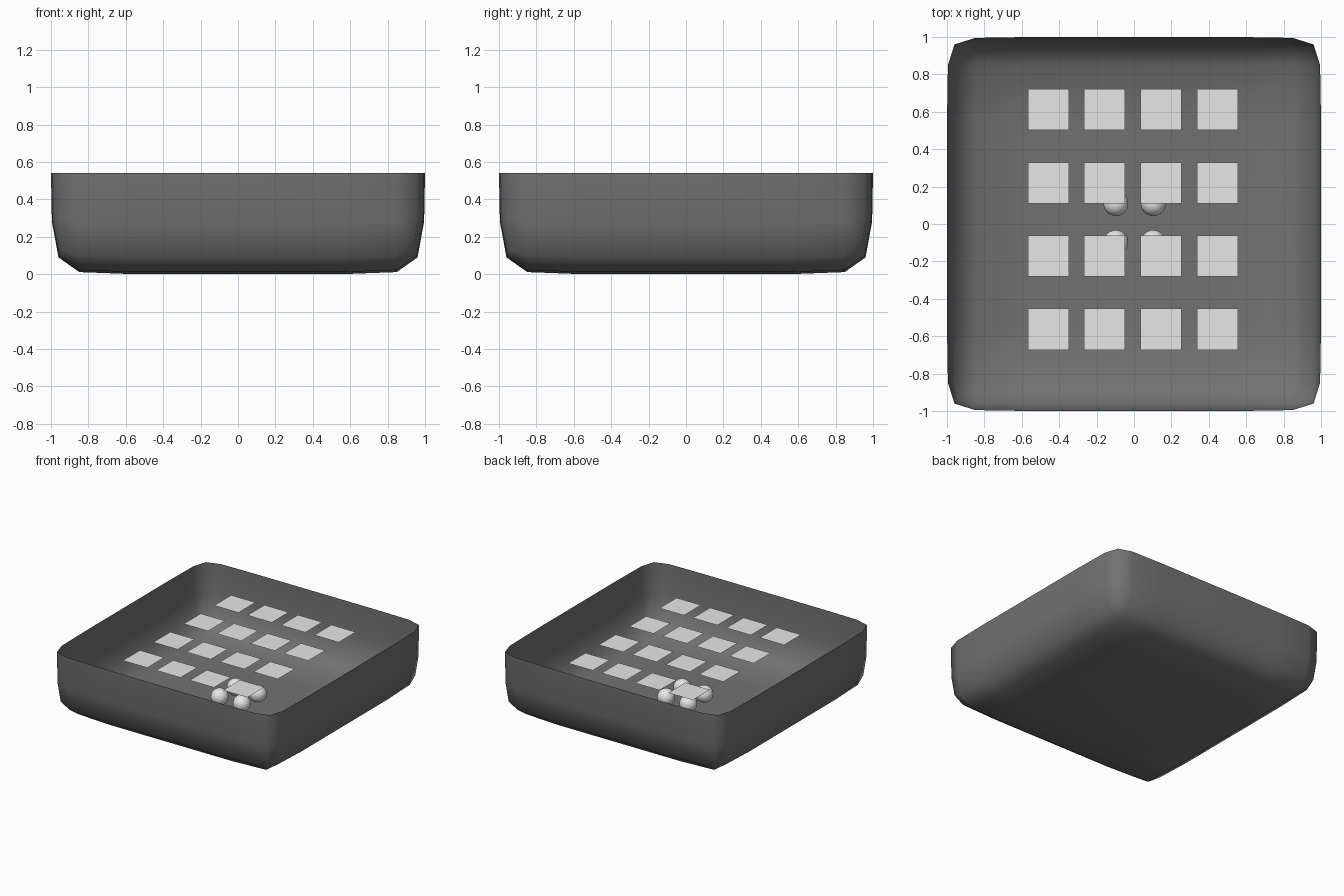
import bpy, bmesh
from mathutils import Matrix

if "Cube" in bpy.data.objects:
    bpy.data.objects.remove(bpy.data.objects["Cube"])


def material(name, value):
    m = bpy.data.materials.new(name)
    m.diffuse_color = (value, value, value, 1)
    m.use_nodes = True
    m.node_tree.nodes["Principled BSDF"].inputs["Base Color"].default_value = m.diffuse_color
    return m


dark_grey = material("dark grey", 0.168)
light_grey = material("light grey", 0.8)


def make_object(name, bm, mat, smooth=False):
    mesh = bpy.data.meshes.new(name)
    bmesh.ops.recalc_face_normals(bm, faces=bm.faces)
    bm.to_mesh(mesh)
    bm.free()
    mesh.materials.append(mat)
    for p in mesh.polygons:
        p.use_smooth = smooth
    ob = bpy.data.objects.new(name, mesh)
    bpy.context.collection.objects.link(ob)
    return ob


# open tray: a floor grid with tight edge loops, walls extruded up, subdivided once
RIM = 0.54
loops = (-1, -0.76, 0.76, 1)
bm = bmesh.new()
grid = [[bm.verts.new((x, y, 0)) for x in loops] for y in loops]
for j in range(3):
    for i in range(3):
        bm.faces.new((grid[j][i], grid[j][i + 1], grid[j + 1][i + 1], grid[j + 1][i]))
border = [e for e in bm.edges if e.is_boundary]
walls = bmesh.ops.extrude_edge_only(bm, edges=border)["geom"]
for v in walls:
    if isinstance(v, bmesh.types.BMVert):
        v.co.z = RIM
tray = make_object("tray", bm, dark_grey, smooth=True)
sub = tray.modifiers.new("rounding", "SUBSURF")
sub.levels = sub.render_levels = 1
sub.boundary_smooth = "ALL"

# four by four grid of thin square tiles just below the rim
for row, y in enumerate((0.612, 0.22, -0.172, -0.563)):
    for col, x in enumerate((-0.457, -0.157, 0.145, 0.446)):
        bm = bmesh.new()
        bmesh.ops.create_grid(bm, x_segments=1, y_segments=1, size=0.11,
                              matrix=Matrix.Translation((x, y, 0.467)))
        make_object(f"tile_{row}_{col}", bm, light_grey)

# four balls resting on the tray floor
for x in (-0.097, 0.103):
    for y in (-0.098, 0.109):
        bm = bmesh.new()
        bmesh.ops.create_uvsphere(bm, u_segments=32, v_segments=16, radius=0.066,
                                  matrix=Matrix.Translation((x, y, 0.08)))
        make_object("ball", bm, light_grey, smooth=True)
